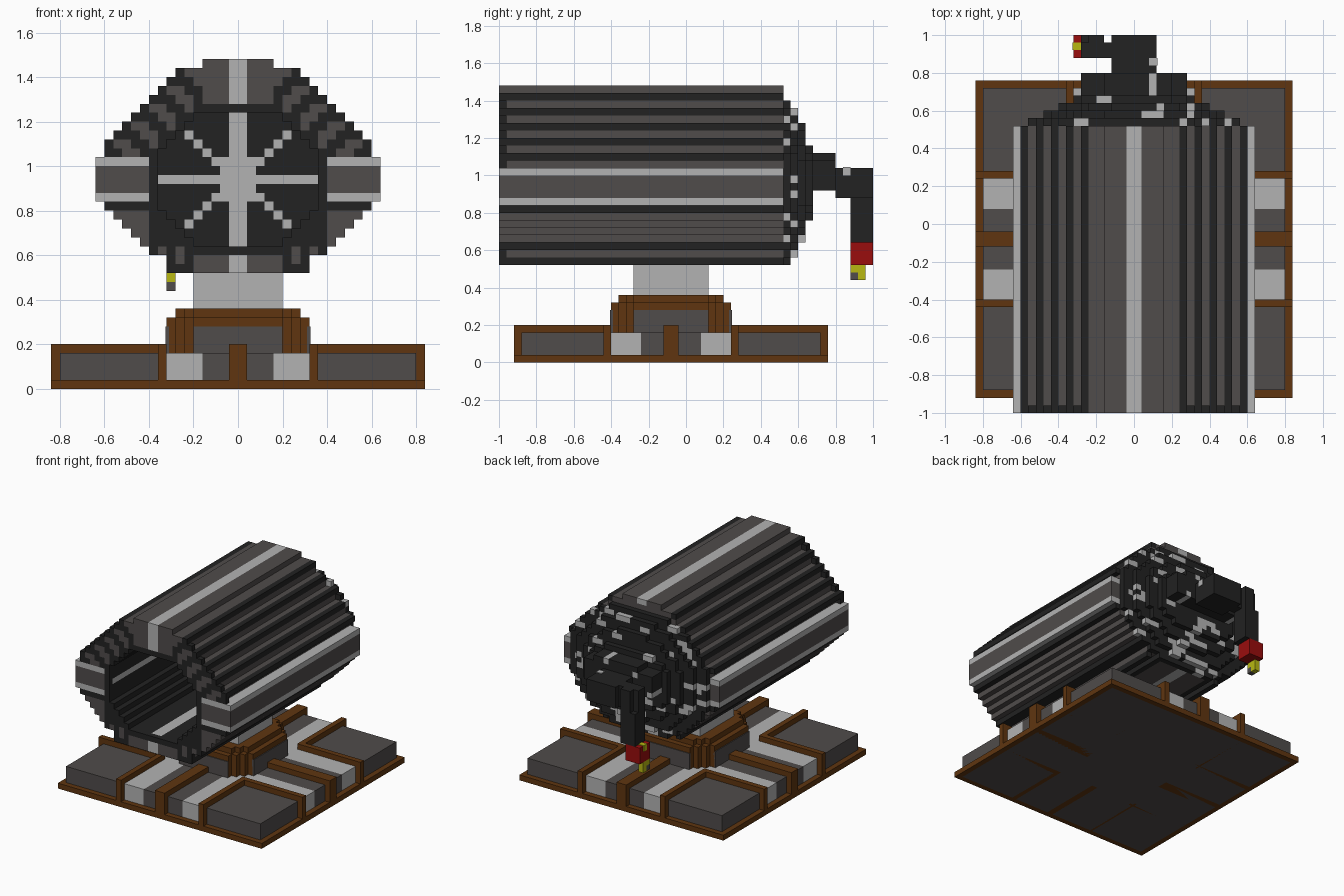
import bpy, random

random.seed(4)
if "Cube" in bpy.data.objects:
    bpy.data.objects.remove(bpy.data.objects["Cube"], do_unlink=True)

U = 0.04      # block size
YC = -0.08    # centre of the base in y

COLOURS = {
    "black": (0.016, 0.016, 0.016), "gray": (0.080, 0.072, 0.070),
    "light": (0.45, 0.45, 0.45), "brown": (0.115, 0.036, 0.005),
    "red": (0.32, 0.004, 0.004), "yellow": (0.48, 0.48, 0.006),
}
MATS, NAMES = [], list(COLOURS)
for n, c in COLOURS.items():
    m = bpy.data.materials.new(n + "_paint")
    m.use_nodes = True
    m.diffuse_color = (*c, 1)
    m.node_tree.nodes["Principled BSDF"].inputs["Base Color"].default_value = (*c, 1)
    MATS.append(m)


def mesh_object(name, verts, faces, mats):
    me = bpy.data.meshes.new(name)
    me.from_pydata(verts, [], faces)
    used = sorted(set(mats))
    for u in used:
        me.materials.append(MATS[NAMES.index(u)])
    for p, m in zip(me.polygons, mats):
        p.material_index = used.index(m)
    ob = bpy.data.objects.new(name, me)
    bpy.context.collection.objects.link(ob)
    return ob


EDGES = [((0, 0), (1, 0), (0, -1)), ((1, 0), (1, 1), (1, 0)),
         ((1, 1), (0, 1), (0, 1)), ((0, 1), (0, 0), (-1, 0))]


def prism(name, cells, t0, t1, axis="y"):
    """Extrude a set of coloured grid cells along an axis, outer walls only."""
    verts, faces, mats = [], [], []

    def quad(pts, mat):
        if axis == "y":
            pts = [(a * U, t, b * U) for a, b, t in reversed(pts)]
        else:
            pts = [(a * U, YC + b * U, t) for a, b, t in pts]
        faces.append(tuple(range(len(verts), len(verts) + 4)))
        verts.extend(pts)
        mats.append(mat)

    for (a, b), mat in cells.items():
        ring = [(a + e[0][0], b + e[0][1]) for e in EDGES]
        quad([(p, q, t1) for p, q in ring], mat)
        quad([(p, q, t0) for p, q in reversed(ring)], mat)
        for s, e, d in EDGES:
            if (a + d[0], b + d[1]) not in cells:
                p, q = (a + s[0], b + s[1]), (a + e[0], b + e[1])
                quad([(*p, t0), (*q, t0), (*q, t1), (*p, t1)], mat)
    return mesh_object(name, verts, faces, mats)


def mirrored(half):
    return {(s, j): m for (i, j), m in half.items() for s in (i, -1 - i)}


def box(name, x, y, z, mat):
    (x0, x1), (y0, y1), (z0, z1) = sorted(x), sorted(y), sorted(z)
    v = [(a, b, c) for c in (z0, z1) for b in (y0, y1) for a in (x0, x1)]
    f = [(0, 2, 3, 1), (4, 5, 7, 6), (0, 1, 5, 4), (2, 6, 7, 3), (0, 4, 6, 2), (1, 3, 7, 5)]
    return mesh_object(name, v, f, [mat] * 6)


# ---- base plate and rim
box("base_floor", (-.80, .80), (YC - .80, YC + .80), (0, .04), "gray")
for s in (-1, 1):
    box("rim_side", (s * .80, s * .84), (YC - .84, YC + .84), (0, .04), "brown")
    box("rim_end", (-.80, .80), (YC + s * .80, YC + s * .84), (0, .04), "brown")


def arm_box(name, across, along, z, mat, swap):
    """Box placed relative to the base centre, optionally turned to the x arms."""
    x, y = (along, across) if swap else (across, along)
    box(name, x, [YC + v for v in y], z, mat)


# ---- ridges, lanes and corner blocks
for sx in (-1, 1):
    for sy in (-1, 1):
        box("corner_block", (sx * .36, sx * .80), (YC + sy * .36, YC + sy * .80), (.04, .16), "gray")
        box("corner_fill", (sx * .20, sx * .32), (YC + sy * .20, YC + sy * .32), (.04, .16), "light")
        for swap in (False, True):
            arm_box("ridge", (sx * .32, sx * .36), (sy * .32, sy * .84), (0, .2), "brown", swap)
            arm_box("light_lane", (sx * .16, sx * .32), (sy * .32, sy * .80), (.04, .16), "light", swap)
            arm_box("gray_lane", (sx * .04, sx * .16), (sy * .32, sy * .80), (.04, .16), "gray", swap)
for s in (-1, 1):
    for swap in (False, True):
        arm_box("middle_ridge", (-.04, .04), (s * .32, s * .84), (0, .2), "brown", swap)
        arm_box("plinth_panel", (-.20, .20), (s * .31, s * .326), (.16, .28), "gray", swap)


# ---- stepped octagonal plinth and pedestal
def octagon(h):
    n = range(-h, h)
    k = lambda v: v if v >= 0 else -1 - v
    return {(a, b): "brown" for a in n for b in n if k(a) + k(b) <= h + 3}


prism("plinth", octagon(8), .04, .32, "z")
prism("plinth_cap", octagon(7), .32, .36, "z")
box("pedestal", (-.20, .20), (-.28, .12), (.36, .54), "light")

# ---- barrel section: half width in blocks for each row
HALF = dict(zip(range(13, 37), [8, 8, 10, 11, 12, 13, 14, 15, 16, 16, 16, 16, 16,
                                15, 15, 14, 13, 12, 11, 10, 9, 8, 7, 4]))
MID = 23
GROOVES = {(7, 34), (9, 32), (11, 30), (13, 28), (14, 26), (6, 13)}
FINS = {(6 + 2 * k, 35 - 2 * k) for k in range(5)}


def in_bore(i, j):
    d = abs(j - MID)
    return d <= 7 and i < min(9, 12 - d)


def near_bore(i, j):
    return any(in_bore(max(i + a, 0), j + b) for a, b in ((1, 0), (-1, 0), (0, 1), (0, -1)))


def wing(i, j):
    return i >= 10 and 21 <= j <= 25


def body_colour(i, j):
    if near_bore(i, j):
        return "light" if i == 0 or j == MID else "black"
    if wing(i, j):
        return "light" if j in (21, 25) else "gray"
    if i == 0 and j in (13, 36):
        return "light"
    if (i, j) in FINS or j == 20 or (j == 15 and i >= 8) or (j == 13 and i in (5, 7)):
        return "black"
    return "gray"


def face_colour(i, j):
    if wing(i, j):
        return "light" if j in (21, 25) else "gray"
    if near_bore(i, j) or (i, j) in GROOVES | FINS:
        return "black"
    if i == 0:
        return "light"
    if j > 25:                       # upper fins radiate diagonally
        if i < 4 and j > 31:
            return "gray"
        return "gray" if (i - j) % 4 in (1, 2) else "black"
    if j == 20 or i == 9 or (j < 17 and i in (5, 7)) or i < 9 and j > 15:
        return "black"
    return "gray"


section = [(i, j) for j, h in HALF.items() for i in range(h) if not in_bore(i, j)]
prism("barrel_front_ring", mirrored({c: face_colour(*c) for c in section}), -1.0, -.96)
prism("barrel_body", mirrored({c: body_colour(*c) for c in section if c not in GROOVES}), -.96, .52)


# ---- bore end wall with radiating spokes
def spoke_colour(i, j):
    d = abs(j - MID)
    hub = i < 2 and d < 3
    return "light" if hub or i == 0 or d == 0 or (i == d and i < 6) else "black"


wall = {(i, j): spoke_colour(i, j) for j in range(16, 31) for i in range(9) if in_bore(i, j)}
prism("bore_end_wall", mirrored(wall), .44, .52)

# ---- stepped rear dome with scattered light blocks
for n, (rx, rz) in enumerate([(14.5, 11.5), (12.5, 10), (10.5, 7.8), (8.5, 5.5)]):
    cells = {}
    for i in range(-15, 15):
        for j in range(11, 37):
            if ((i + .5) / rx) ** 2 + ((j - MID - .5) / rz) ** 2 <= 1:
                cells[i, j] = "black"
    for i, j in list(cells):
        if random.random() < .11:
            for c in ((i, j), (i + 1, j)):
                if c in cells:
                    cells[c] = "light"
    prism("rear_dome_step", cells, .52 + n * U, .56 + n * U)

# ---- rear pipe, elbow and spout
bar = {(i, j): "light" if random.random() < .12 else "black"
       for i in range(-7, 7) for j in range(23, 28) if not (j == 27 and abs(i) > 4)}
prism("rear_crossbar", bar, .68, .80)
box("rear_pipe", (-.12, .12), (.80, 1.0), (.88, 1.04), "black")
box("pipe_patch", (.08, .124), (.84, .88), (1.0, 1.045), "light")
box("pipe_arm", (-.28, -.12), (.88, .96), (.88, 1.04), "black")
box("pipe_elbow", (-.24, -.16), (.96, 1.0), (.88, 1.04), "black")
box("spout_drop", (-.28, -.16), (.88, 1.0), (.64, .88), "black")
box("spout_collar", (-.32, -.20), (.88, 1.0), (.52, .64), "red")
box("spout_tip", (-.32, -.28), (.88, .96), (.48, .52), "yellow")
box("spout_tip_end", (-.32, -.28), (.92, .96), (.44, .48), "yellow")
box("spout_drip", (-.32, -.28), (.88, .92), (.44, .48), "gray")
box("collar_stud", (-.325, -.28), (.92, .96), (.60, .645), "yellow")
